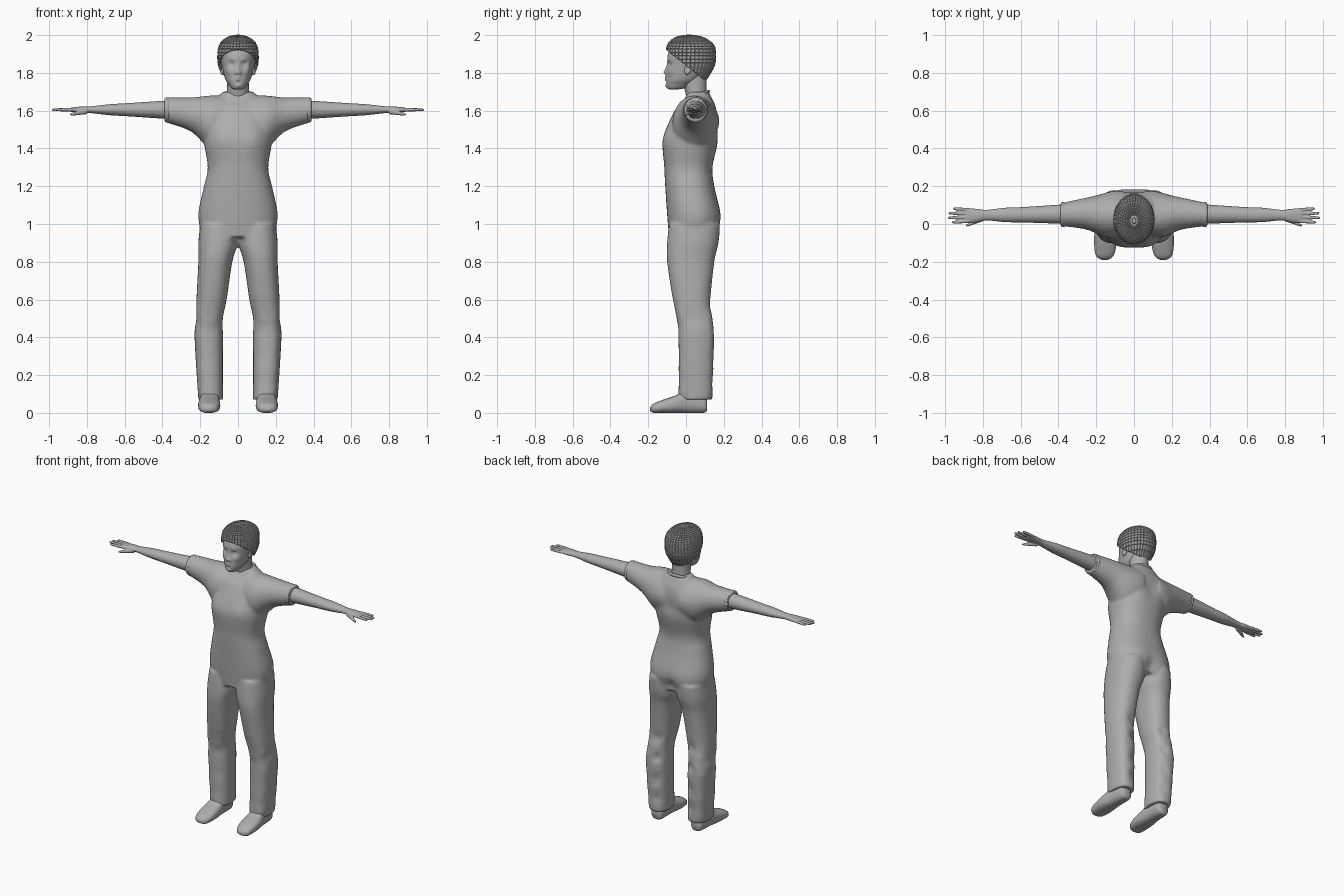
import bpy, bmesh, math
from mathutils import Vector, Matrix

old = bpy.data.objects.get("Cube")
if old:
    bpy.data.objects.remove(old)

grey = bpy.data.materials.new("plain grey")
grey.use_nodes = True
colour = (0.42, 0.42, 0.42, 1)
grey.diffuse_color = colour
grey.node_tree.nodes["Principled BSDF"].inputs["Base Color"].default_value = colour


def ease(before, start, end, after, t):
    """Catmull-Rom blend between start and end."""
    tangent_a, tangent_b = (end - before) / 2, (after - start) / 2
    s = t * t * (3 - 2 * t)
    return start + (end - start) * s + tangent_a * t * (1 - t) ** 2 - tangent_b * t * t * (1 - t)


def bridge(bm, loops, closed=False):
    """Join neighbouring vertex loops with quads."""
    faces = []
    pairs = list(zip(loops, loops[1:])) + ([(loops[-1], loops[0])] if closed else [])
    for low, high in pairs:
        for k in range(len(low)):
            n = (k + 1) % len(low)
            faces.append(bm.faces.new((low[k], low[n], high[n], high[k])))
    return faces


def loft(bm, axis, rings, side=1, segments=32, steps=6, power=2.0):
    """Skin rings (position, u low, u high, v low, v high) along an axis."""
    sections = []
    for i in range(len(rings) - 1):
        first, last = rings[max(i - 1, 0)], rings[min(i + 2, len(rings) - 1)]
        columns = list(zip(first, rings[i], rings[i + 1], last))
        sections += [[ease(*column, k / steps) for column in columns] for k in range(steps)]
    sections.append(rings[-1])
    loops = []
    for position, u_low, u_high, v_low, v_high in sections:
        loop = []
        for k in range(segments):
            c, s = math.cos(math.tau * k / segments), math.sin(math.tau * k / segments)
            c = math.copysign(abs(c) ** (2 / power), c)
            s = math.copysign(abs(s) ** (2 / power), s)
            u = (u_low + u_high + (u_high - u_low) * c) / 2
            v = (v_low + v_high + (v_high - v_low) * s) / 2
            x, y, z = {"x": (position, u, v), "y": (u, position, v), "z": (u, v, position)}[axis]
            loop.append(bm.verts.new((x * side, y, z)))
        loops.append(loop)
    faces = bridge(bm, loops)
    faces += [bm.faces.new(loops[0]), bm.faces.new(loops[-1])]
    bmesh.ops.recalc_face_normals(bm, faces=faces)


def upright(bm, rings, **options):
    """Loft a centred form from (height, half width, front, back)."""
    loft(bm, "z", [(z, -half, half, front, back) for z, half, front, back in rings], **options)


def push(bm, centre, radius, offset):
    """Sculpt a soft bump or hollow."""
    for vert in bm.verts:
        distance = (vert.co - Vector(centre)).length / radius
        if distance < 3:
            vert.co += Vector(offset) * math.exp(-distance * distance)


def finish(name, bm, voxel=0.0, smooth=0, angle=60):
    mesh = bpy.data.meshes.new(name)
    bm.to_mesh(mesh)
    bm.free()
    mesh.materials.append(grey)
    part = bpy.data.objects.new(name, mesh)
    bpy.context.collection.objects.link(part)
    if voxel:
        merge = part.modifiers.new("merge", "REMESH")
        merge.mode, merge.voxel_size, merge.use_smooth_shade = "VOXEL", voxel, True
    if smooth:
        soften = part.modifiers.new("soften", "SMOOTH")
        soften.factor, soften.iterations = 0.5, smooth
    bpy.ops.object.select_all(action="DESELECT")
    part.select_set(True)
    bpy.context.view_layer.objects.active = part
    bpy.ops.object.shade_smooth_by_angle(angle=math.radians(angle))
    return part


# Clothing: torso, trouser legs and short sleeves merged into one skin
bm = bmesh.new()
upright(bm, [(.93, .19, -.09, .16), (1.05, .21, -.1, .18), (1.2, .18, -.11, .15),
             (1.3, .16, -.115, .14), (1.45, .18, -.12, .17), (1.6, .16, -.06, .16),
             (1.66, .12, -.01, .14), (1.7, .08, .01, .12)], segments=56, power=2.3)
for side in (1, -1):
    loft(bm, "z", [(.07, .08, .21, -.04, .14), (.4, .08, .23, -.04, .15),
                   (.5, .08, .22, -.05, .14), (.6, .06, .22, -.07, .13),
                   (.8, .03, .21, -.1, .15), (.9, 0, .21, -.1, .17),
                   (1, 0, .2, -.09, .17)], side, power=2.3)
    loft(bm, "x", [(.06, -.06, .17, 1.4, 1.68), (.15, -.07, .16, 1.4, 1.68),
                   (.25, -.03, .14, 1.49, 1.67), (.39, -.01, .11, 1.54, 1.67)], side)
    push(bm, (.09 * side, -.12, 1.46), .06, (0, -.01, 0))     # chest
    push(bm, (.1 * side, .18, 1.55), .07, (0, .01, 0))        # shoulder blade
    push(bm, (.1 * side, .18, 1), .08, (0, .01, 0))           # seat
    for fold in range(4):                                     # trouser folds
        height = .12 + fold * .13
        for depth in (-.04, .15):
            push(bm, (.2 * side, depth, height), .035, (.01 * side, 0, .01))
            push(bm, (.12 * side, depth, height + .06), .03, (0, -depth / 8, 0))
push(bm, (0, .18, .97), .04, (0, -.02, 0))
push(bm, (0, .17, 1.5), .05, (0, -.01, 0))
finish("clothing", bm, voxel=.009, smooth=5)

# Rolled neckline
bm = bmesh.new()
tube = []
for k in range(48):
    turn = math.tau * k / 48
    out = Vector((math.cos(turn), math.sin(turn), 0))
    middle = Vector((.08 * out.x, .06 + .06 * out.y, 1.68 + .02 * out.y))
    tube.append([])
    for j in range(8):
        roll = math.tau * j / 8
        offset = out * math.cos(roll) * .007 + Vector((0, 0, math.sin(roll) * .011))
        tube[-1].append(bm.verts.new(middle + offset))
bmesh.ops.recalc_face_normals(bm, faces=bridge(bm, tube, closed=True))
finish("neckline", bm)

for side, label in ((1, "left"), (-1, "right")):
    # Sleeve hem
    bm = bmesh.new()
    loft(bm, "x", [(.375 + shift, .05 - r, .05 + r, 1.603 - r, 1.603 + r)
                   for shift, r in ((-.01, .063), (0, .067), (.01, .063))], side)
    finish(label + "_sleeve_hem", bm)

    # Arm, palm, fingers and thumb
    bm = bmesh.new()
    arm = [(.3, .053, .052, .05), (.4, .052, .05, .047), (.58, .049, .041, .035),
           (.68, .048, .038, .029), (.78, .047, .028, .018), (.83, .045, .035, .017),
           (.89, .045, .039, .01)]
    loft(bm, "x", [(x, y - wide, y + wide, 1.605 - tall, 1.605 + tall)
                   for x, y, wide, tall in arm], side)
    for finger, tip in enumerate((.964, .986, .982, .958)):
        rings = []
        for along, radius in ((0, .009), (.5, .009), (.9, .007), (1, .002)):
            x = .87 + (tip - .87) * along
            y = .015 + .02 * finger + .004 * along * (finger - 1.5)
            rings.append((x, y - radius, y + radius, 1.605 - radius, 1.605 + radius))
        loft(bm, "x", rings, side, segments=12)
    thumb = []
    for along, radius in ((0, .016), (.4, .012), (.8, .009), (1, .003)):
        x, y, z = .8 + .09 * along, .03 - .04 * along, 1.597 - .018 * along
        thumb.append((x, y - radius, y + radius, z - radius, z + radius))
    loft(bm, "x", thumb, side, segments=14)
    finish(label + "_arm_and_hand", bm, voxel=.0035, smooth=2)

    # Shoe
    bm = bmesh.new()
    loft(bm, "y", [(.11, .12, .18, .01, .07), (.09, .105, .19, 0, .1),
                   (0, .1, .2, 0, .115), (-.06, .095, .21, 0, .09),
                   (-.12, .095, .21, 0, .07), (-.17, .11, .2, 0, .05),
                   (-.19, .14, .17, .01, .03)], side, power=2.5)
    finish(label + "_shoe", bm)

    # Ear
    bm = bmesh.new()
    place = (Matrix.Translation((.084 * side, .01, 1.82)) @ Matrix.Rotation(-.2, 4, "X")
             @ Matrix.Diagonal((.011, .018, .031, 1)))
    bmesh.ops.create_uvsphere(bm, u_segments=20, v_segments=14, radius=1, matrix=place)
    push(bm, (.1 * side, .01, 1.825), .014, (-.01 * side, 0, 0))
    finish(label + "_ear", bm)

# Neck
bm = bmesh.new()
upright(bm, [(1.63, .075, 0, .12), (1.68, .06, 0, .11), (1.79, .056, -.03, .11)], segments=40)
finish("neck", bm)

# Head with sculpted face
bm = bmesh.new()
upright(bm, [(1.713, .022, -.09, -.04), (1.72, .036, -.1, 0), (1.74, .05, -.106, .04),
             (1.77, .068, -.105, .08), (1.84, .085, -.1, .13), (1.9, .09, -.095, .137),
             (1.96, .07, -.06, .11), (1.985, .03, -.01, .06)],
        segments=110, steps=11, power=2.15)
for side in (1, -1):
    push(bm, (.034 * side, -.096, 1.846), .017, (0, .016, 0))        # eye socket
    push(bm, (.034 * side, -.085, 1.844), .009, (0, -.009, 0))       # eyeball
    push(bm, (.034 * side, -.095, 1.866), .012, (0, -.005, 0))       # brow
    push(bm, (.05 * side, -.08, 1.81), .02, (.002 * side, -.006, 0))  # cheek
    push(bm, (.014 * side, -.105, 1.8), .008, (0, -.012, 0))         # nostril
# Nose bridge to tip, lips, hollow under the lips, chin
for height, depth in ((1.845, -.005), (1.825, -.011), (1.805, -.02), (1.775, -.008),
                      (1.763, -.007), (1.752, .006), (1.728, -.006)):
    push(bm, (0, -.108, height), .011, (0, depth, 0))
for i in range(-2, 3):
    push(bm, (.008 * i, -.114, 1.769), .004, (0, .005, 0))           # mouth line
finish("head", bm, smooth=2, angle=80)

# Hair cap: braided grid of raised tiles, trimmed along a sloping hairline
bm = bmesh.new()
upright(bm, [(1.74, .06, -.05, .09), (1.83, .1, -.1, .146), (1.89, .106, -.107, .156),
             (1.94, .1, -.1, .15), (1.97, .08, -.08, .12), (1.99, .047, -.045, .08),
             (1.998, .012, 0, .035)], segments=38, steps=3)
bmesh.ops.bisect_plane(bm, geom=bm.verts[:] + bm.edges[:] + bm.faces[:], clear_inner=True,
                       plane_co=(0, -.1, 1.918), plane_no=(0, .15, .19))
tiles = [face for face in bm.faces if face.calc_area() > .00004]
bmesh.ops.inset_individual(bm, faces=tiles, thickness=.0025, depth=.004)
hair = finish("braided_hair", bm, angle=25)
shell = hair.modifiers.new("thickness", "SOLIDIFY")
shell.thickness = .012
